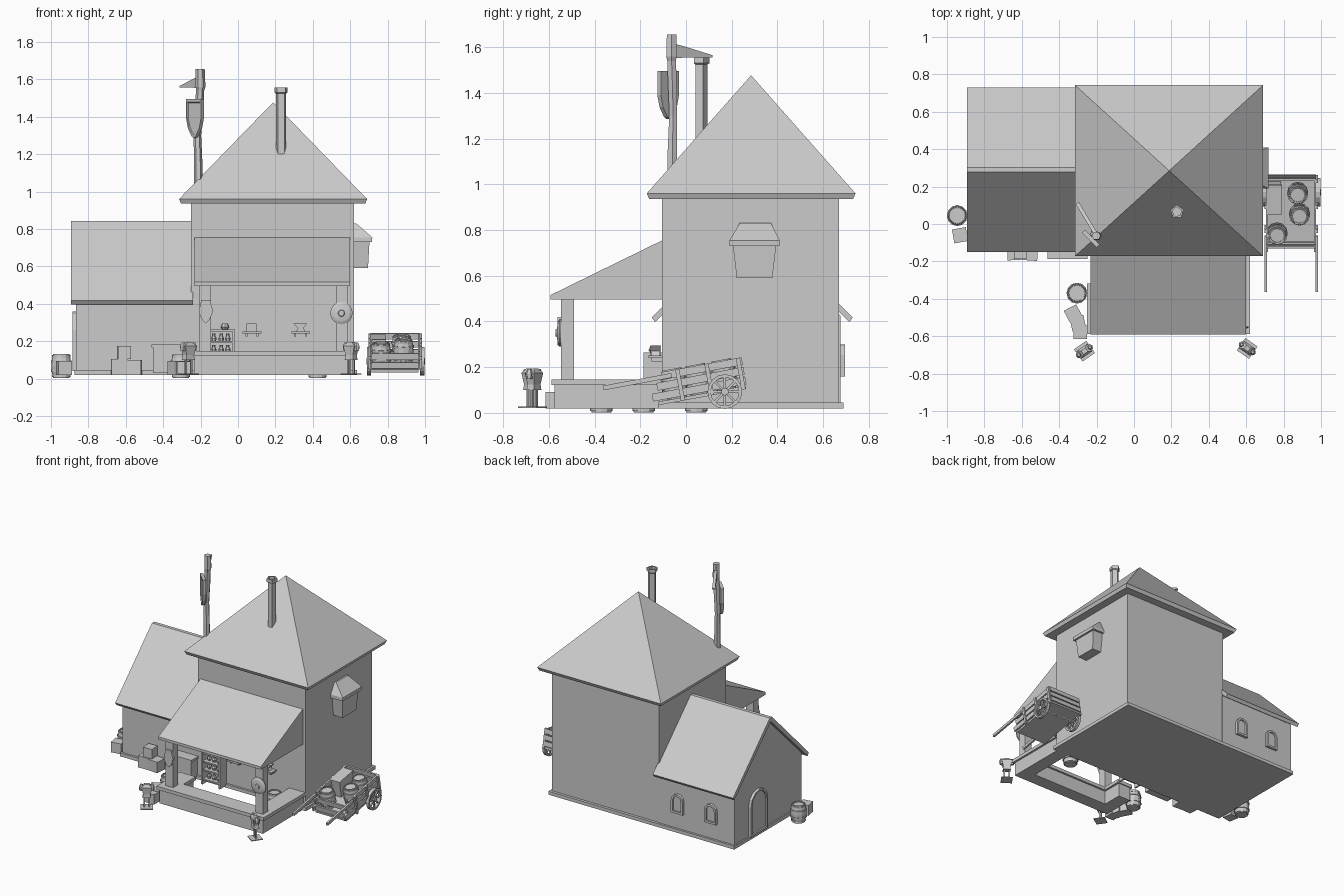
import bpy, bmesh, math
from mathutils import Matrix, Vector

I = Matrix.Identity(4)
T = Matrix.Translation


def rot(deg, axis='Z'):
    return Matrix.Rotation(math.radians(deg), 4, axis)


def mesh(name, verts, faces, M=I):
    bm = bmesh.new()
    vs = [bm.verts.new(M @ Vector(v)) for v in verts]
    for f in faces:
        bm.faces.new([vs[i] for i in f])
    bmesh.ops.recalc_face_normals(bm, faces=bm.faces)
    me = bpy.data.meshes.new(name)
    bm.to_mesh(me)
    bm.free()
    ob = bpy.data.objects.new(name, me)
    bpy.context.collection.objects.link(ob)
    return ob


def loft(name, rings, M=I, closed=False):
    """Skin a list of equal-sized point rings; cap the ends or close the loop."""
    n, k = len(rings[0]), len(rings)
    faces = [(i * n + j, i * n + (j + 1) % n, (i + 1) % k * n + (j + 1) % n, (i + 1) % k * n + j)
             for i in range(k if closed else k - 1) for j in range(n)]
    if not closed:
        faces += [tuple(range(n)), tuple(range((k - 1) * n, k * n))]
    return mesh(name, [p for r in rings for p in r], faces, M)


def prism(name, prof, axis, a, b, M=I):
    put = {'x': lambda u, v, w: (w, u, v), 'y': lambda u, v, w: (u, w, v), 'z': lambda u, v, w: (u, v, w)}[axis]
    return loft(name, [[put(u, v, w) for u, v in prof] for w in (a, b)], M)


def box(name, x0, x1, y0, y1, z0, z1, M=I):
    return prism(name, [(x0, y0), (x1, y0), (x1, y1), (x0, y1)], 'z', z0, z1, M)


def circle(r, n, z, cx=0, cy=0):
    return [(cx + r * math.cos(math.tau * i / n), cy + r * math.sin(math.tau * i / n), z) for i in range(n)]


def lathe(name, prof, n, M=I, closed=False):
    return loft(name, [circle(r, n, z) for r, z in prof], M, closed)


def rect(x0, x1, y0, y1, z):
    return [(x0, y0, z), (x1, y0, z), (x1, y1, z), (x0, y1, z)]


def barrel(M):
    lathe('barrel', [(.043, 0), (.051, .035), (.053, .065), (.051, .095), (.043, .13), (.037, .13), (.037, .122)], 12, M)
    for z, r in ((.012, .046), (.04, .053), (.09, .053), (.118, .046)):
        lathe('barrel_hoop', [(r - .006, z - .006), (r + .003, z - .006), (r + .003, z + .006), (r - .006, z + .006)],
              12, M, True)


def crate(x, y, z, s, turn):
    h = s / 2
    box('crate', -h, h, -h, h, 0, s, T((x, y, z)) @ rot(turn))


def arch(w, z0, z1, n=6):
    h = w / 2
    return [(-h, z0), (h, z0)] + [(h * math.cos(math.pi * i / n), z1 - h + h * math.sin(math.pi * i / n)) for i in range(n + 1)]


def opening(name, w, z0, z1, M):
    """Arched frame with a recessed panel, projecting toward local +y."""
    a, b = arch(w, z0, z1), arch(w - .03, z0 + .015, z1 - .015)
    loft(name + '_frame', [[(u, y, v) for u, v in p] for p, y in ((a, -.02), (a, .02), (b, .02), (b, -.02))], M, True)
    prism(name + '_panel', b, 'y', -.02, .008, M)


# house walls and roofs
box('plinth', -.875, .635, -.12, .69, .02, .045)
box('tower_walls', -.25, .62, -.105, .67, .03, .945)
loft('tower_roof', [rect(-.305, .68, -.16, .73, .935), rect(-.315, .69, -.172, .742, .96),
                    rect(.187, .189, .284, .286, 1.476)])
prism('annex_walls', [(-.105, .03), (.675, .03), (.675, .425), (.29, .815), (-.105, .425)], 'x', -.865, -.24)
prism('annex_roof', [(-.15, .418), (.277, .842), (.303, .842), (.73, .418), (.715, .397), (.29, .812), (-.135, .397)],
      'x', -.893, -.24)
for x in (-.41, -.68):
    opening('window', .095, .16, .3, T((x, .675, 0)))
opening('annex_door', .2, .04, .36, T((-.865, .41, 0)) @ rot(90))

# oriel window on the right wall
loft('oriel_body', [rect(.6, .695, .222, .378, .59), rect(.6, .703, .205, .395, .735)])
loft('oriel_roof', [rect(.6, .717, .19, .41, .73), rect(.6, .718, .19, .41, .755), rect(.6, .632, .235, .372, .83)])

# chimney
lathe('chimney', [(.029, 1.1), (.029, 1.525), (.037, 1.53), (.037, 1.555), (.026, 1.555), (.026, 1.535)], 5,
      T((.23, .065, 0)) @ rot(20))

# sign pole with pennant bracket and hanging shield
loft('sign_pole', [circle(r, 6, z, x, y) for r, z, x, y in
                   ((.024, .95, -.212, -.06), (.023, 1.15, -.213, -.06), (.02, 1.3, -.217, -.056),
                    (.022, 1.45, -.207, -.06), (.022, 1.54, -.203, -.063), (.026, 1.56, -.2, -.064),
                    (.024, 1.655, -.202, -.063))])
prism('sign_bracket', [(-.02, 1.55), (-.02, 1.62), (.05, 1.605), (.2, 1.565), (.2, 1.555), (.06, 1.555)],
      'y', -.01, .01, T((-.2, -.06, 0)) @ rot(121))
KITE = [(-.5, 1), (.5, 1), (.5, .5), (.38, .25), (.15, .06), (0, 0), (-.15, .06), (-.38, .25), (-.5, .5)]


def shield(name, w, h, M, t=.022):
    loft(name, [[(u * w * s, y, h / 2 + (v - .5) * h * s) for u, v in KITE]
                for s, y in ((1, t / 2), (1, -t / 2), (.85, -t / 2), (.8, -t * .25))], M)


shield('sign_shield', .112, .21, T((-.23, -.078, 1.285)) @ rot(-45))

# porch roof, posts and shop counter
prism('porch_roof', [(-.1, .757), (-.592, .516), (-.592, .496), (-.1, .496)], 'x', -.232, .6)
for x in (-.175, .555):
    box('porch_post', x - .03, x + .03, -.547, -.49, .145, .5)
for w, (x0, x1, y0, y1) in (('front', (-.235, .605, -.575, -.475)), ('right', (.505, .605, -.475, -.1)),
                            ('left', (-.235, -.135, -.475, -.325))):
    box('counter_' + w, x0, x1, y0, y1, .02, .122)
box('counter_top_front', -.25, .62, -.588, -.46, .122, .147)
box('counter_top_right', .49, .62, -.46, -.1, .122, .147)
box('counter_top_left', -.25, -.12, -.46, -.318, .122, .147)
lathe('round_shield', [(.06, 0), (.06, .007), (.045, .014), (.018, .018), (.015, .024)], 16,
      T((.553, -.547, .35)) @ rot(90, 'X'))
prism('long_shield', [(-.026, .42), (.026, .42), (.028, .395), (.037, .37), (.034, .345), (.02, .315), (0, .295),
                      (-.02, .315), (-.034, .345), (-.037, .37), (-.028, .395)], 'y', -.562, -.545, T((-.172, 0, 0)))

# goods inside the porch
barrel(T((.425, -.185, .002)))
for x in (-.17, -.03):
    box('rack_side', x, x + .012, -.185, -.1, .03, .265)
for z in (.06, .13, .19, .252):
    box('rack_shelf', -.17, -.018, -.18, -.1, z, z + .01)
for x in (-.13, -.09, -.055):
    for z in (.07, .14, .2):
        lathe('rack_jar', [(.012, z), (.016, z + .015), (.008, z + .03), (.01, z + .04)], 6, T((x, -.145, 0)))
lathe('rack_pot', [(.015, .262), (.024, .275), (.015, .295)], 8, T((-.07, -.14, 0)))
for x in (.075, .335):
    box('wall_shelf', x - .05, x + .05, -.165, -.1, .24, .252)
    for s in (-.035, .025):
        box('shelf_bracket', x + s, x + s + .01, -.15, -.1, .225, .24)
box('shelf_box', .045, .1, -.155, -.11, .252, .295)
prism('shelf_anvil', [(.31, .252), (.36, .252), (.35, .27), (.37, .295), (.295, .295), (.32, .27)], 'y', -.15, -.115)

# crates, chest and barrels outdoors
box('chest', -.455, -.255, -.182, -.1, .03, .165)
box('chest_lid', -.462, -.248, -.187, -.1, .165, .182)
for c in ((-.635, -.15, .02, .085, 3), (-.555, -.155, .02, .08, -4), (-.607, -.15, .105, .07, 2),
          (-.93, -.06, .02, .075, 10), (-.325, -.48, .02, .075, 28), (-.3, -.53, .02, .075, 12),
          (-.288, -.578, .02, .072, 0)):
    crate(*c)
barrel(T((-.945, .045, .002)))
barrel(T((-.305, -.37, .002)))

# armour stands by the road
for x, y, a in ((-.265, -.68, 35), (.605, -.665, -35)):
    M = T((x, y, 0)) @ rot(a)
    box('stand_base', -.04, .04, -.04, .04, .022, .028, M)
    for s in (-.018, .018):
        box('stand_leg', s - .005, s + .005, -.005, .005, .028, .12, M)
    loft('stand_torso', [rect(-.028, .028, -.02, .02, .1), rect(-.024, .024, -.018, .018, .125),
                         rect(-.036, .036, -.024, .024, .175), rect(-.014, .014, -.012, .012, .195)], M)
    for s in (-.036, .036):
        lathe('stand_shoulder', [(.014, -.03), (.017, -.005), (.008, .015)], 6, M @ T((s, 0, .178)))

# tilted cart with load
C = T((0, -.14, .03)) @ rot(10.5, 'X')
box('cart_floor', .715, .965, .02, .41, 0, .015, C)
for i in range(3):
    z = .02 + .043 * i
    for x in (.705, .962):
        box('cart_side_plank', x, x + .012, .028 * i, .415, z, z + .034, C)
    box('cart_end_plank', .71, .97, .403, .415, z, z + .034, C)
    if i < 2:
        box('cart_front_plank', .71, .97, .02 + .028 * i, .032 + .028 * i, z, z + .034, C)
for x in (.698, .97):
    box('cart_shaft', x, x + .014, -.205, .1, .108, .128, C)
    for y in (.12, .25, .39):
        box('cart_stake', x, x + .014, y, y + .018, 0, .14, C)
for x in (.7, .985):
    W = T((x, .17, .093)) @ rot(90, 'Y')
    lathe('wheel_rim', [(.062, -.011), (.076, -.011), (.076, .011), (.062, .011)], 16, W, True)
    lathe('wheel_hub', [(.017, -.014), (.017, .014)], 8, W)
    for i in range(8):
        box('wheel_spoke', .01, .066, -.005, .005, -.005, .005, W @ rot(45 * i))
lathe('cart_axle', [(.009, .69), (.009, .995)], 6, T((0, .17, .093)) @ rot(90, 'Y'))
for x, y in ((.875, .325), (.885, .21), (.765, .105)):
    barrel(C @ T((x, y, .015)))
box('cart_crate', .718, .785, .225, .375, .015, .125, C)
box('cart_crate_lid', .713, .79, .22, .38, .125, .14, C)
